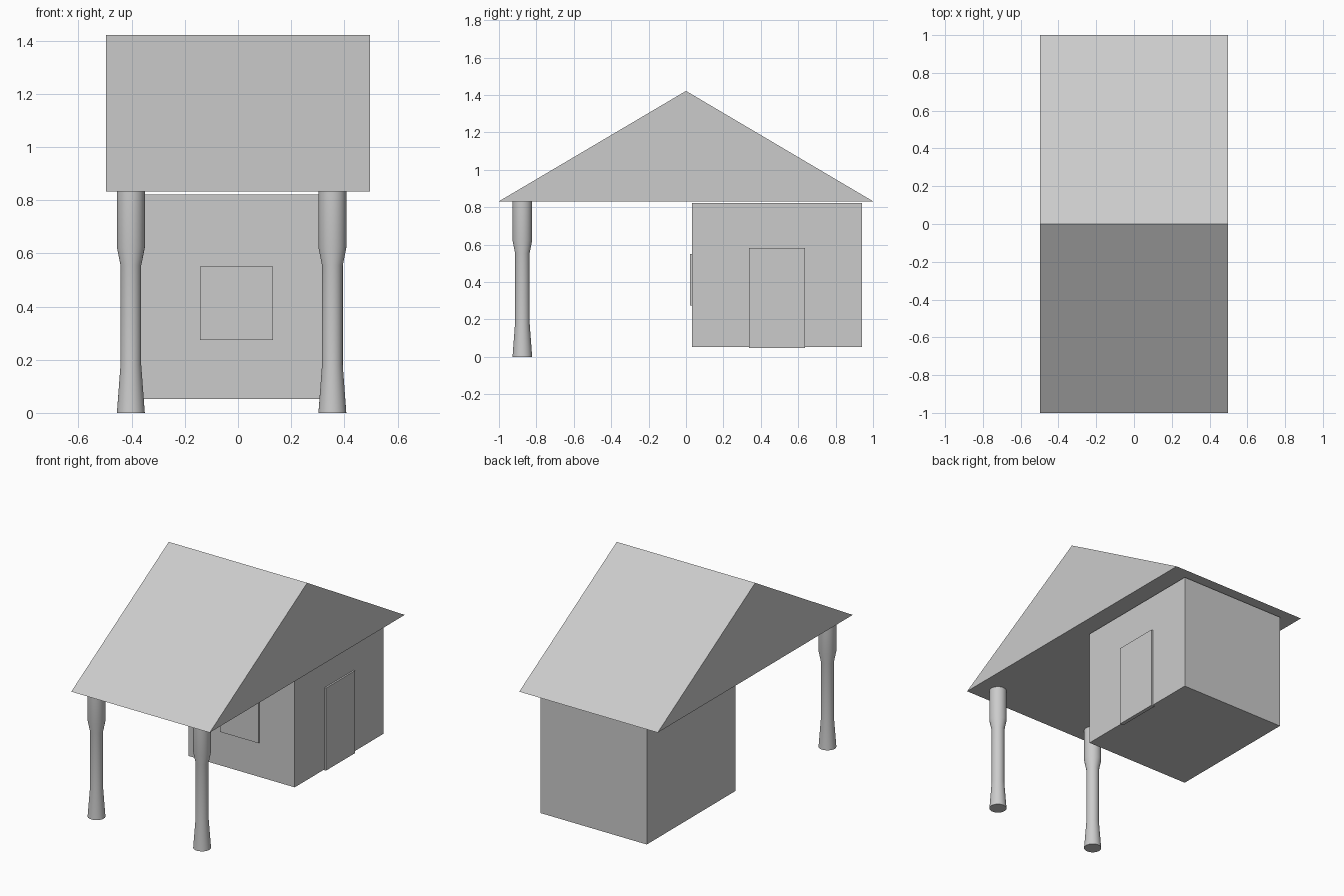
import bpy, bmesh
from math import cos, sin, tau, radians

if "Cube" in bpy.data.objects:
    bpy.data.objects.remove(bpy.data.objects["Cube"])


def make_object(name, bm):
    bmesh.ops.recalc_face_normals(bm, faces=bm.faces[:])
    mesh = bpy.data.meshes.new(name)
    bm.to_mesh(mesh)
    bm.free()
    obj = bpy.data.objects.new(name, mesh)
    bpy.context.collection.objects.link(obj)
    return obj


def box(name, lo, hi):
    bm = bmesh.new()
    bmesh.ops.create_cube(bm, size=1)
    for v in bm.verts:
        v.co = [a + (b - a) * (c + 0.5) for a, b, c in zip(lo, hi, v.co)]
    return make_object(name, bm)


def post(name, x, y, profile, sides=32):
    bm = bmesh.new()
    rings = [[bm.verts.new((x + r * cos(tau * i / sides), y + r * sin(tau * i / sides), z))
              for i in range(sides)] for r, z in profile]
    for a, b in zip(rings, rings[1:]):
        for i in range(sides):
            j = (i + 1) % sides
            bm.faces.new((a[i], a[j], b[j], b[i]))
    bm.faces.new(rings[0][::-1])
    bm.faces.new(rings[-1])
    obj = make_object(name, bm)
    bpy.ops.object.select_all(action='DESELECT')
    obj.select_set(True)
    bpy.context.view_layer.objects.active = obj
    bpy.ops.object.shade_smooth_by_angle(angle=radians(30))
    return obj


# Gable roof: triangular profile extruded across the width
bm = bmesh.new()
gable = bm.faces.new([bm.verts.new((-0.497, y, z))
                      for y, z in ((-1, 0.832), (1, 0.832), (0, 1.422))])
ext = bmesh.ops.extrude_face_region(bm, geom=[gable], use_keep_orig=True)
new_verts = [g for g in ext["geom"] if isinstance(g, bmesh.types.BMVert)]
bmesh.ops.translate(bm, verts=new_verts, vec=(0.994, 0, 0))
make_object("roof", bm)

# Cabin with window panel and side door
box("cabin", (-0.378, 0.033, 0.052), (0.384, 0.942, 0.822))
box("window", (-0.143, 0.022, 0.275), (0.132, 0.045, 0.55))
box("door", (0.37, 0.337, 0.047), (0.395, 0.637, 0.582))

# Porch posts with flared foot and thick head
POST = [(0.0525, 0), (0.039, 0.18), (0.039, 0.555), (0.0525, 0.622), (0.0525, 0.832)]
for side, x in (("left", -0.403), ("right", 0.355)):
    post(side + "_post", x, -0.875, POST)
